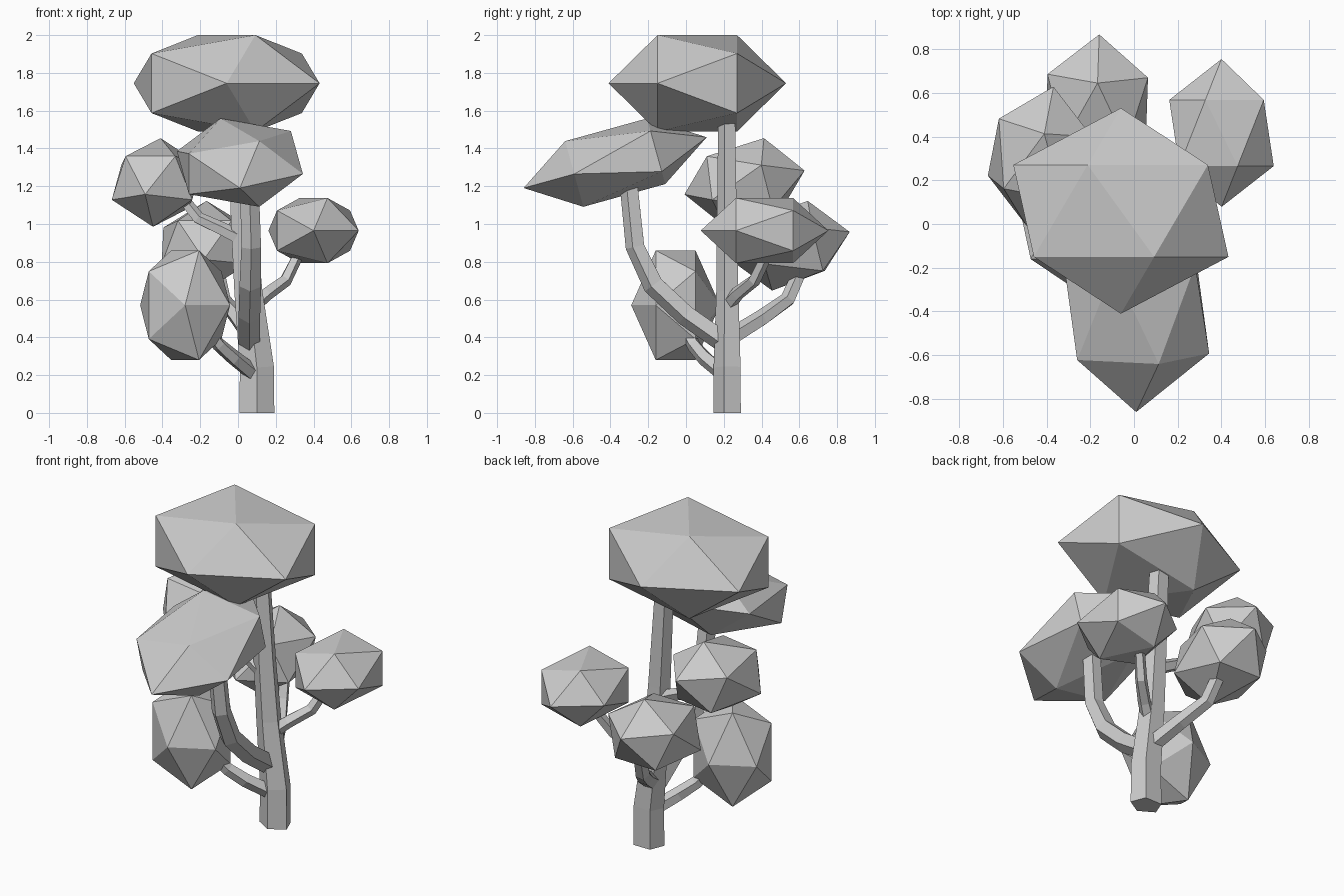
import bpy, bmesh
from math import radians, cos, sin, pi
from mathutils import Matrix, Vector

if "Cube" in bpy.data.objects:
    bpy.data.objects.remove(bpy.data.objects["Cube"])


def finish(bm, name):
    bmesh.ops.recalc_face_normals(bm, faces=bm.faces)
    mesh = bpy.data.meshes.new(name)
    bm.to_mesh(mesh)
    bm.free()
    ob = bpy.data.objects.new(name, mesh)
    bpy.context.collection.objects.link(ob)
    return ob


def foliage(name, centre, radii, roll=0, tilt=0, turn=0):
    """Stretched icosahedron whose poles lie along y."""
    bm = bmesh.new()
    bmesh.ops.create_icosphere(bm, subdivisions=1, radius=1)
    m = (Matrix.Translation(centre)
         @ Matrix.Rotation(radians(turn), 4, 'Z')
         @ Matrix.Rotation(radians(tilt), 4, 'X')
         @ Matrix.Diagonal((*radii, 1))
         @ Matrix.Rotation(radians(90), 4, 'X')
         @ Matrix.Rotation(radians(roll), 4, 'Z'))
    bmesh.ops.transform(bm, matrix=m, verts=bm.verts)
    return finish(bm, name)


def limb(name, path, radii, side_axis, squash=1.0, sides=5):
    """Five-sided tapered tube along a path; side_axis fixes the twist."""
    bm = bmesh.new()
    pts = [Vector(p) for p in path]
    rings = []
    for i, p in enumerate(pts):
        t = (pts[min(i + 1, len(pts) - 1)] - pts[max(i - 1, 0)]).normalized()
        if i == 0 and name == "trunk":
            t = Vector((0, 0, 1))
        u = Vector(side_axis)
        u = (u - t * u.dot(t)).normalized()
        v = t.cross(u)
        ring = []
        for k in range(sides):
            a = -pi / 2 + 2 * pi * k / sides
            ring.append(bm.verts.new(
                p + radii[i] * (u * cos(a) + v * sin(a) * squash)))
        rings.append(ring)
    for a, b in zip(rings, rings[1:]):
        for k in range(sides):
            j = (k + 1) % sides
            bm.faces.new((a[k], a[j], b[j], b[k]))
    bm.faces.new(rings[0][::-1])
    bm.faces.new(rings[-1])
    return finish(bm, name)


# Trunk
limb("trunk",
     [(.10, .225, 0), (.10, .225, .24), (.055, .225, .64),
      (.03, .222, 1.0), (0, .22, 1.54)],
     [.097, .095, .078, .07, .06], (1, 0, 0), .83)

# Branches
limb("front_branch",
     [(.06, .20, .38), (.06, 0, .52), (.065, -.17, .68),
      (.07, -.265, .88), (.06, -.30, 1.22)],
     [.06, .06, .06, .055, .052], (1, 0, 0))
limb("right_branch",
     [(.08, .22, .57), (.15, .27, .63), (.25, .36, .70), (.32, .43, .84)],
     [.042, .038, .035, .03], (0, 1, 0))
limb("back_branch",
     [(.07, .24, .40), (0, .40, .50), (-.08, .54, .60), (-.12, .63, .80)],
     [.05, .046, .042, .038], (1, 0, 0))
limb("left_branch",
     [(.02, .22, .92), (-.08, .235, .97), (-.21, .25, 1.03), (-.33, .28, 1.18)],
     [.042, .038, .035, .03], (0, 1, 0))
limb("low_branch",
     [(.08, .20, .21), (-.02, .10, .29), (-.10, .04, .36), (-.16, 0, .44)],
     [.045, .042, .038, .035], (1, 1, 0))

# Leaf clusters
foliage("crown_leaves", (-.06, .06, 1.745), (.55, .47, .30))
foliage("front_leaves", (.01, -.375, 1.325), (.373, .503, .212), tilt=15.5)
foliage("right_leaves", (.40, .416, .965), (.267, .338, .203))
foliage("low_leaves", (-.28, -.055, .57), (.266, .235, .341))
foliage("left_leaves", (-.43, .31, 1.22), (.255, .33, .235),
        roll=-90, tilt=11, turn=-11)
foliage("back_leaves", (-.17, .55, .885), (.27, .325, .235),
        roll=-90, tilt=13, turn=-2)
